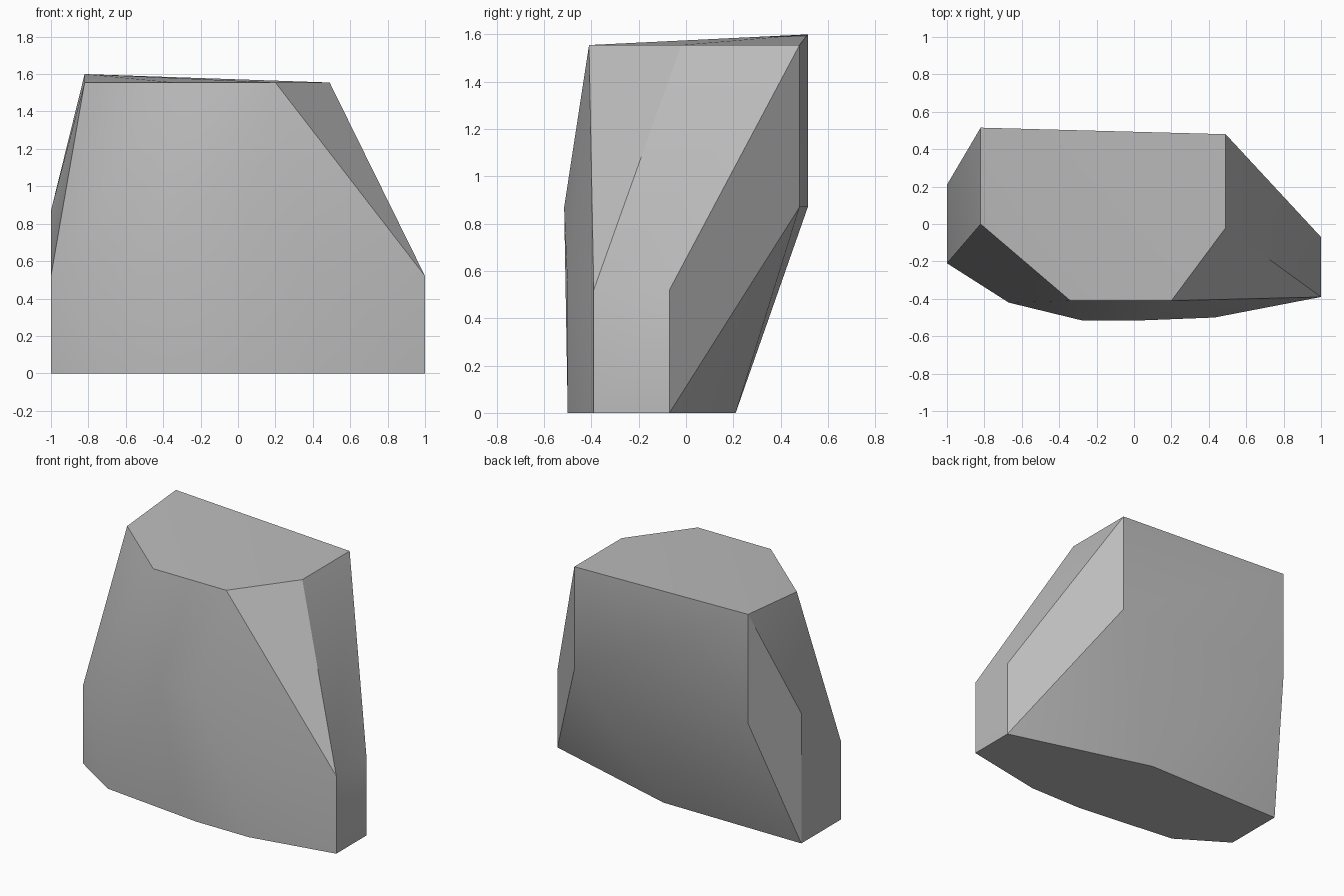
import bpy
import bmesh
import math

cube = bpy.data.objects.get("Cube")
if cube:
    bpy.data.objects.remove(cube, do_unlink=True)

# Stone colour
stone = bpy.data.materials.new("stone_grey")
stone.use_nodes = True
grey = (0.5, 0.5, 0.5, 1)
stone.diffuse_color = grey
stone.node_tree.nodes["Principled BSDF"].inputs["Base Color"].default_value = grey

# Horizontal outlines of the boulder, from the ground up
LOW, MID, TOP = 0.52, 0.87, 1.555
layers = {
    0: [(1, -.39), (1, -.07), (.02, .21), (-1, .21), (-1, -.21),
        (-.67, -.42), (.04, -.5), (.43, -.5)],
    LOW: [(1, -.39), (1, -.07), (-1, -.21), (-.67, -.42), (.43, -.5)],
    MID: [(.49, .48), (-.82, .515), (-1, .21), (-.28, -.515), (.05, -.515)],
    TOP: [(.49, .48), (.49, -.02), (.2, -.41), (-.34, -.41), (-.82, 0)],
}
PEAK = (-.82, .515, 1.6)

# Wrap the outlines in one faceted skin
bm = bmesh.new()
for z, outline in layers.items():
    for x, y in outline:
        bm.verts.new((x, y, z))
bm.verts.new(PEAK)
hull = bmesh.ops.convex_hull(bm, input=bm.verts)
loose = {v for v in hull["geom_interior"] if isinstance(v, bmesh.types.BMVert)}
bmesh.ops.delete(bm, geom=list(loose), context='VERTS')
bmesh.ops.dissolve_limit(bm, angle_limit=math.radians(0.5),
                         verts=bm.verts, edges=bm.edges)
bmesh.ops.recalc_face_normals(bm, faces=bm.faces)

mesh = bpy.data.meshes.new("boulder")
bm.to_mesh(mesh)
bm.free()
mesh.materials.append(stone)
boulder = bpy.data.objects.new("boulder", mesh)
bpy.context.collection.objects.link(boulder)

# Soft facets with crisp main edges
bpy.context.view_layer.objects.active = boulder
boulder.select_set(True)
bpy.ops.object.shade_smooth_by_angle(angle=math.radians(30))
